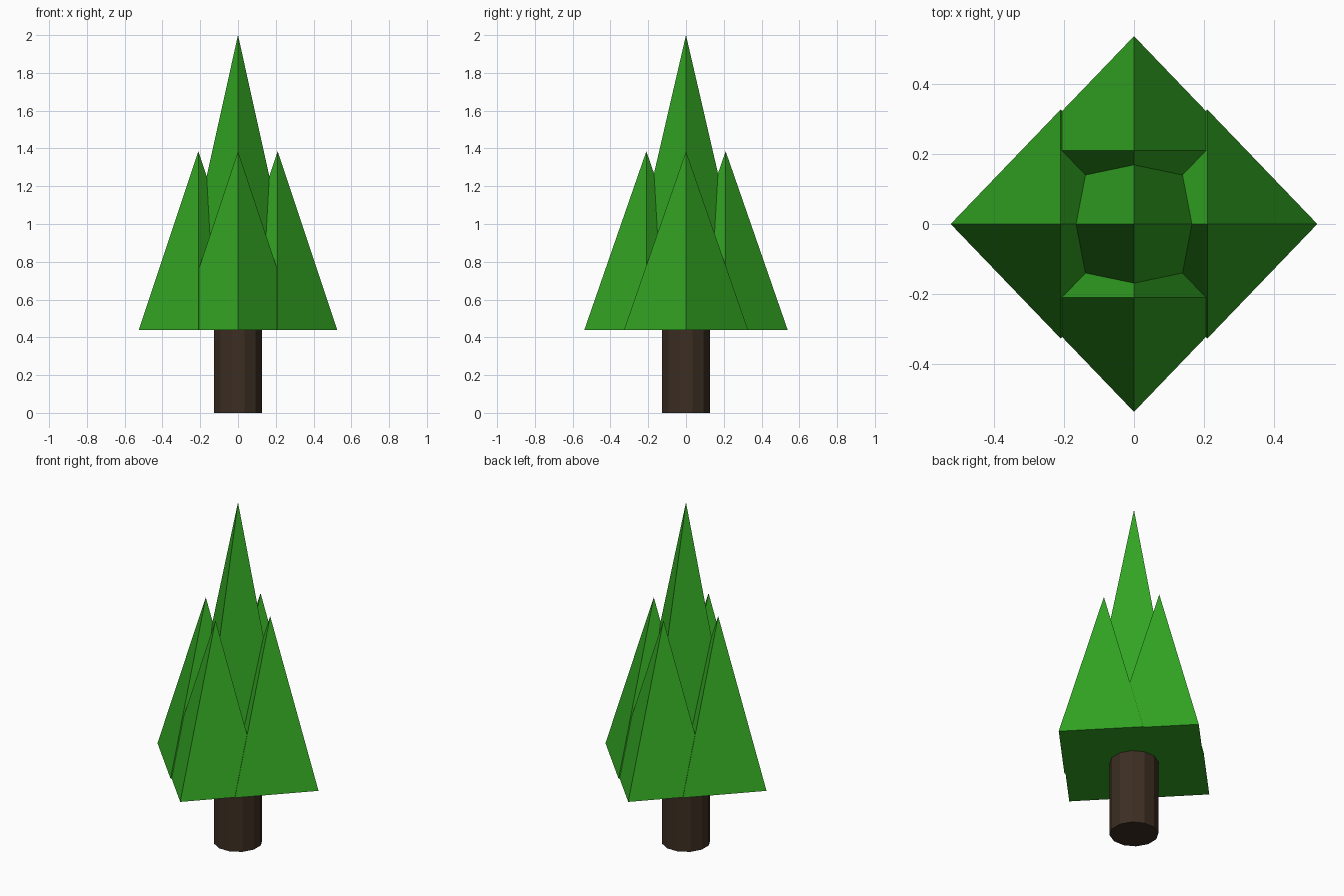
import bpy, bmesh, math
from mathutils import Matrix

if "Cube" in bpy.data.objects:
    bpy.data.objects.remove(bpy.data.objects["Cube"])


def material(name, rgb):
    m = bpy.data.materials.new(name)
    m.diffuse_color = (*rgb, 1)
    m.use_nodes = True
    m.node_tree.nodes["Principled BSDF"].inputs["Base Color"].default_value = m.diffuse_color
    return m


def cone(name, mat, sides, r1, r2, z0, z1, x=0, y=0, sx=1, sy=1, turn=0):
    bm = bmesh.new()
    bmesh.ops.create_cone(bm, cap_ends=True, segments=sides,
                          radius1=r1, radius2=r2, depth=z1 - z0)
    bmesh.ops.transform(bm, verts=bm.verts, matrix=(
        Matrix.Translation((x, y, (z0 + z1) / 2))
        @ Matrix.Diagonal((sx, sy, 1, 1))
        @ Matrix.Rotation(turn, 4, 'Z')))
    bmesh.ops.remove_doubles(bm, verts=bm.verts, dist=1e-5)
    bmesh.ops.recalc_face_normals(bm, faces=bm.faces)
    me = bpy.data.meshes.new(name)
    bm.to_mesh(me)
    bm.free()
    me.materials.append(mat)
    ob = bpy.data.objects.new(name, me)
    bpy.context.collection.objects.link(ob)
    return ob


green = material("foliage_green", (0.032, 0.37, 0.016))
brown = material("bark_brown", (0.045, 0.027, 0.016))

BASE = 0.44
RX, RY = 0.315, 0.328

# Trunk
cone("trunk", brown, 12, 0.131, 0.131, 0, BASE + 0.03, turn=math.radians(15))

# Tall central spire
cone("center_foliage", green, 4, 1, 0, BASE, 2.0, sx=RX * 1.1, sy=RY * 1.1)

# Four lower spires around it
for side, dx, dy in (("right", 1, 0), ("left", -1, 0), ("back", 0, 1), ("front", 0, -1)):
    cone(side + "_foliage", green, 4, 1, 0, BASE, 1.385,
         x=dx * 0.21, y=dy * 0.21, sx=RX, sy=RY)
